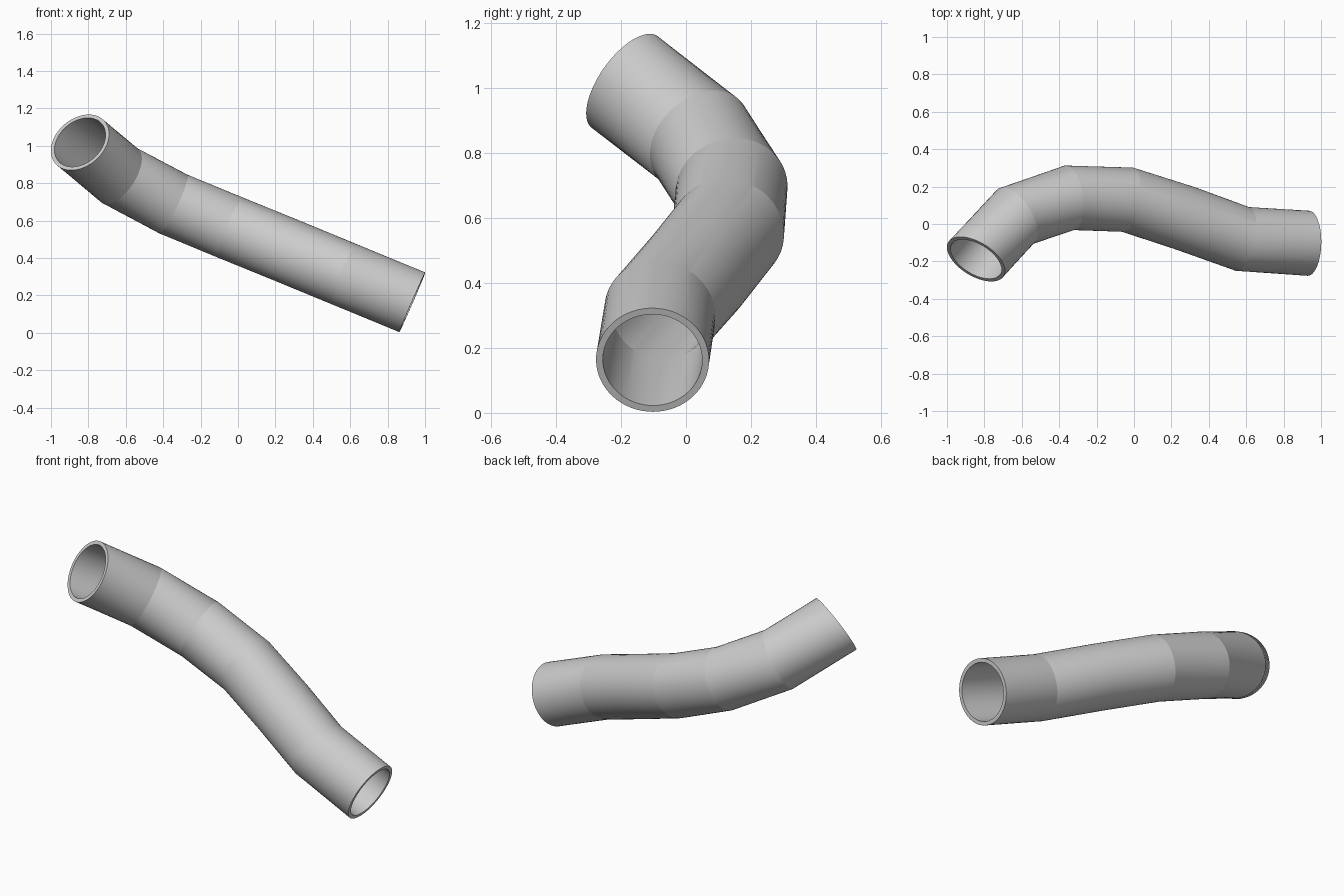
import bpy, bmesh, math
from mathutils import Vector

if "Cube" in bpy.data.objects:
    bpy.data.objects.remove(bpy.data.objects["Cube"])

SIDES, OUTER, INNER = 64, 0.174, 0.153

# Centre line of the pipe
path = [Vector(p) for p in [
    (-0.845, -0.188, 1.018), (-0.632, 0.042, 0.84), (-0.345, 0.14, 0.688),
    (-0.035, 0.13, 0.56), (0.27, 0.032, 0.436), (0.58, -0.08, 0.308),
    (0.932, -0.103, 0.163)]]

# Cross-section direction at each point: bisector inside, own tilt at the ends
segs = [(b - a).normalized() for a, b in zip(path, path[1:])]
dirs = ([Vector((0.45, 0.73, -0.52)).normalized()]
        + [(a + b).normalized() for a, b in zip(segs, segs[1:])]
        + [Vector((0.917, -0.02, -0.398)).normalized()])


def ring(bm, centre, direction, radius):
    side = direction.cross(Vector((0, 0, 1))).normalized()
    up = side.cross(direction)
    angles = [2 * math.pi * i / SIDES for i in range(SIDES)]
    return [bm.verts.new(centre + radius * (math.cos(a) * side + math.sin(a) * up))
            for a in angles]


# Outer wall forward, inner wall back, closed by the two end rims
bm = bmesh.new()
outer = [ring(bm, p, d, OUTER) for p, d in zip(path, dirs)]
inner = [ring(bm, p, d, INNER) for p, d in zip(path, dirs)]
loops = outer + inner[::-1]
for a, b in zip(loops, loops[1:] + loops[:1]):
    for i in range(SIDES):
        j = (i + 1) % SIDES
        bm.faces.new((a[i], a[j], b[j], b[i]))
bmesh.ops.recalc_face_normals(bm, faces=bm.faces)

mesh = bpy.data.meshes.new("bent_pipe")
bm.to_mesh(mesh)
bm.free()
pipe = bpy.data.objects.new("bent_pipe", mesh)
bpy.context.collection.objects.link(pipe)
bpy.context.view_layer.objects.active = pipe
pipe.select_set(True)
bpy.ops.object.shade_smooth_by_angle(angle=math.radians(8))
